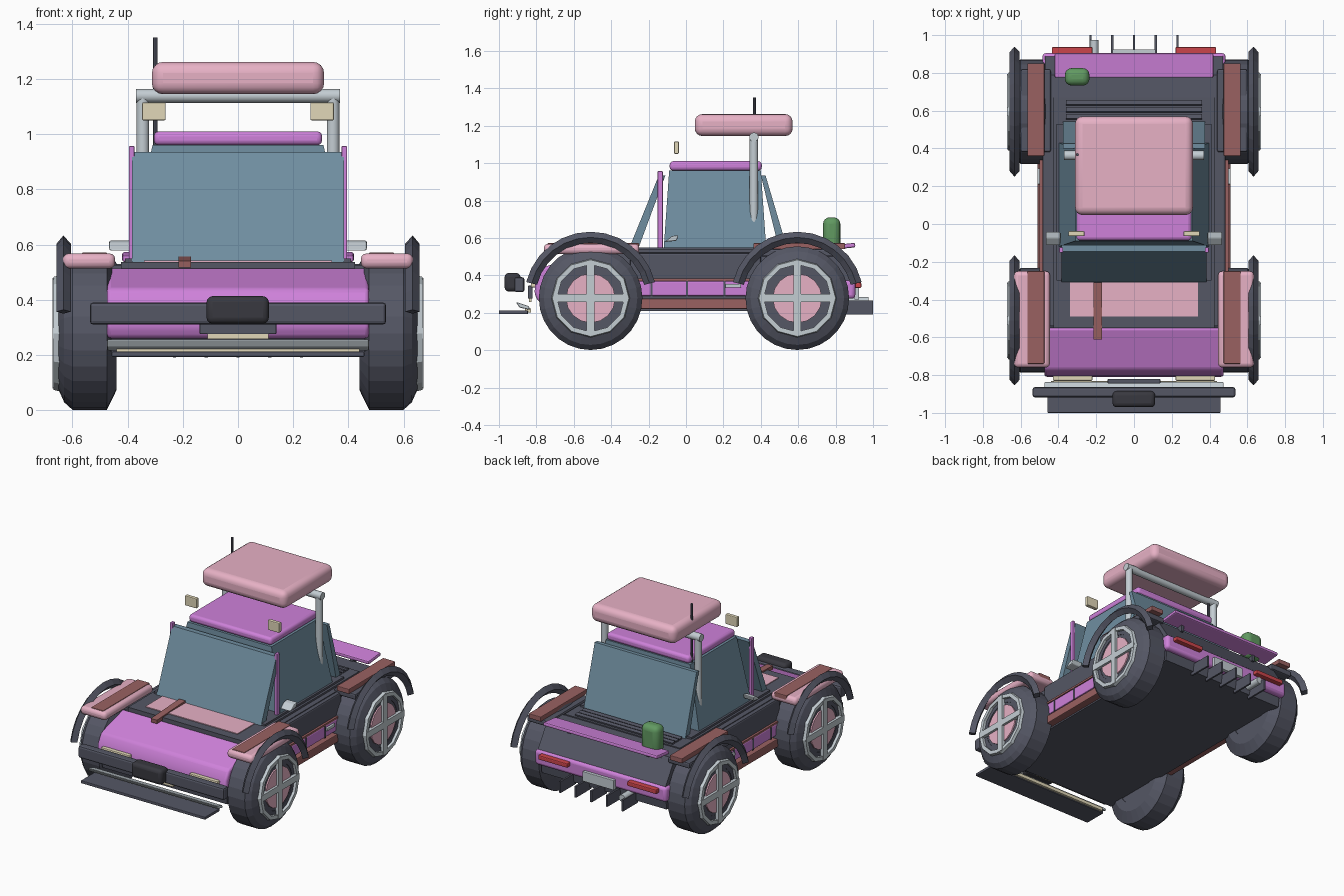
import bpy, bmesh, math
from mathutils import Vector, Matrix

if "Cube" in bpy.data.objects:
    bpy.data.objects.remove(bpy.data.objects["Cube"])

COL = {
    'dark': (.09, .095, .13), 'purple': (.62, .22, .70), 'pink': (.80, .44, .56),
    'teal': (.16, .27, .35), 'rust': (.32, .12, .12), 'cream': (.75, .68, .48),
    'green': (.12, .32, .12), 'red': (.60, .06, .07), 'silver': (.55, .61, .65), 'black': (.04, .04, .05),
}
MATS = {}
for n, c in COL.items():
    MATS[n] = bpy.data.materials.new(n)
    MATS[n].diffuse_color = (*c, 1)


def finish(name, bm, col, bevel=0, segs=2, smooth=False):
    bmesh.ops.recalc_face_normals(bm, faces=bm.faces)
    me = bpy.data.meshes.new(name)
    bm.to_mesh(me)
    bm.free()
    ob = bpy.data.objects.new(name, me)
    bpy.context.collection.objects.link(ob)
    me.materials.append(MATS[col])
    if bevel:
        m = ob.modifiers.new('bevel', 'BEVEL')
        m.width, m.segments = bevel, segs
    if smooth:
        bpy.context.view_layer.objects.active = ob
        ob.select_set(True)
        bpy.ops.object.shade_smooth_by_angle(angle=math.radians(35))
        ob.select_set(False)
    return ob


def box(name, col, x, y, z, bevel=0, segs=2, tilt=0, mirror=False):
    """Box from (min, max) ranges; tilt turns it about x; mirror copies it to -x."""
    for s in ((1, -1) if mirror else (1,)):
        bm = bmesh.new()
        bmesh.ops.create_cube(bm, size=1)
        size = Matrix.Diagonal((x[1]-x[0], y[1]-y[0], z[1]-z[0], 1))
        mid = Matrix.Translation((s*(x[0]+x[1])/2, (y[0]+y[1])/2, (z[0]+z[1])/2))
        bm.transform(mid @ Matrix.Rotation(math.radians(tilt), 4, 'X') @ size)
        finish(name + ('_left' if s < 0 else ''), bm, col, bevel, segs, segs > 2)


def extrude(name, col, pts, x0, x1, bevel=0, segs=2):
    """Extrude a (y, z) outline from x0 to x1."""
    bm = bmesh.new()
    f = bm.faces.new([bm.verts.new((x0, y, z)) for y, z in pts])
    g = bmesh.ops.extrude_face_region(bm, geom=[f])
    bmesh.ops.translate(bm, vec=(x1-x0, 0, 0), verts=[v for v in g['geom'] if isinstance(v, bmesh.types.BMVert)])
    return finish(name, bm, col, bevel, segs, segs > 2)


def lathe(name, col, prof, cy, cz, side, n=24, a0=0, a1=360):
    """Turn a (x, radius) loop about the x axis at (cy, cz)."""
    bm = bmesh.new()
    full = a1 - a0 == 360
    rings = []
    for i in range(n if full else n+1):
        a = math.radians(a0 + (a1-a0)*i/n)
        rings.append([bm.verts.new((side*x, cy+r*math.cos(a), cz+r*math.sin(a))) for x, r in prof])
    k = len(prof)
    for i in range(n):
        p, q = rings[i], rings[(i+1) % len(rings)]
        for j in range(k):
            bm.faces.new((p[j], p[(j+1) % k], q[(j+1) % k], q[j]))
    if not full:
        bm.faces.new(rings[0])
        bm.faces.new(rings[-1])
    return finish(name, bm, col)


def rod(name, col, a, b, r, n=12):
    a, b = Vector(a), Vector(b)
    bm = bmesh.new()
    bmesh.ops.create_cone(bm, cap_ends=True, segments=n, radius1=r, radius2=r, depth=(b-a).length)
    bm.transform(Matrix.Translation((a+b)/2) @ (b-a).to_track_quat('Z', 'Y').to_matrix().to_4x4())
    finish(name, bm, col, smooth=True)


# Wheels and arched flares
tyre = [(.44, .15), (.44, .205), (.475, .277), (.60, .277), (.63, .25), (.65, .205), (.65, .15)]
for s in (1, -1):
    for tag, cy in (('front', -.51), ('rear', .595)):
        nm = f"{tag}_{'right' if s > 0 else 'left'}_"
        cz = .278
        lathe(nm+'tyre', 'dark', tyre, cy, cz, s, 28)
        rod(nm+'hub', 'dark', (s*.445, cy, cz), (s*.647, cy, cz), .19, 24)
        rod(nm+'cap', 'pink', (s*.64, cy, cz), (s*.656, cy, cz), .132, 16)
        lathe(nm+'rim', 'silver', [(.64, .18), (.64, .212), (.668, .205), (.668, .18)], cy, cz, s, 12)
        for dy, dz in ((.2, .021), (.021, .2)):
            x = sorted((s*.645, s*.672))
            box(nm+'spoke', 'silver', x, (cy-dy, cy+dy), (cz-dz, cz+dz))
        lathe(nm+'flare', 'dark', [(.633, .295), (.658, .325), (.633, .355), (.606, .325)], cy, cz, s, 12, 14, 166)

# Main body, hood, bumpers
extrude('body', 'dark', [(-.77, .21), (-.79, .36), (-.54, .51), (-.54, .525), (.68, .525), (.80, .51), (.88, .37), (.86, .21)], -.46, .46)
extrude('hood', 'purple', [(-.79, .26), (-.81, .30), (-.805, .38), (-.77, .44), (-.55, .518), (-.55, .40), (-.70, .26)], -.475, .475, .015, 3)
extrude('rear_panel', 'dark', [(.67, .37), (.67, .53), (.79, .525), (.89, .37)], -.47, .47)
box('rear_bumper', 'purple', (-.485, .485), (.78, .905), (.275, .375), .02, 3)
box('deck_rim', 'dark', (-.425, .425), (-.55, .67), (.50, .537))
extrude('door_side', 'dark', [(-.30, .37), (-.30, .52), (.40, .52), (.40, .37)], -.485, .485, .01)
box('side_strip', 'purple', (-.497, .497), (-.26, .37), (.29, .37), .008)
box('strip_trim', 'rust', (.48, .50), (-.26, .37), (.37, .383), mirror=True)
box('rocker', 'rust', (.44, .51), (-.27, .37), (.22, .275), .005, mirror=True)
for y in (-.19, .0, .2):
    box('door_seam', 'dark', (.49, .5), (y, y+.012), (.29, .37), mirror=True)
box('door_handle', 'silver', (.49, .512), (.21, .295), (.335, .355), .004, mirror=True)

# Hood patch and stick
box('hood_patch', 'pink', (-.34, .34), (-.49, -.31), (.53, .542))
box('hood_strap', 'rust', (-.215, -.17), (-.61, -.31), (.524, .549), tilt=3)

# Fenders with planks
box('front_fender', 'pink', (.445, .635), (-.76, -.25), (.513, .568), .022, 3, mirror=True)
box('front_plank', 'rust', (.475, .565), (-.74, -.25), (.54, .572), .004, mirror=True)
box('rear_plank', 'rust', (.475, .565), (.36, .85), (.54, .572), .004, mirror=True)
box('rear_fender', 'dark', (.44, .60), (.38, .82), (.50, .54), .01, mirror=True)

# Cabin glass: tapered core with separate front and rear panes
bm = bmesh.new()
lo = [bm.verts.new(p) for p in ((-.40, -.12, .53), (.40, -.12, .53), (.40, .43, .53), (-.40, .43, .53))]
hi = [bm.verts.new(p) for p in ((-.31, -.09, .96), (.31, -.09, .96), (.31, .40, .96), (-.31, .40, .96))]
bm.faces.new(lo)
bm.faces.new(hi)
for i in range(4):
    bm.faces.new((lo[i], lo[(i+1) % 4], hi[(i+1) % 4], hi[i]))
finish('side_glass', bm, 'teal')
extrude('windshield', 'teal', [(-.31, .53), (-.145, .935), (-.11, .935), (-.26, .53)], -.385, .385)
extrude('rear_glass', 'teal', [(.545, .53), (.425, .935), (.40, .935), (.50, .53)], -.375, .375)
box('cabin_sill', 'dark', (-.41, .41), (-.30, .53), (.525, .55))
box('roof', 'purple', (-.305, .305), (-.087, .405), (.96, 1.01), .018, 3)
box('pillar', 'purple', (.375, .396), (-.152, -.124), (.535, .957), .004, mirror=True)
extra = [(-.115, .578), (-.05, .585), (-.04, .615), (-.075, .61)]
for s in (1, -1):
    extrude('mirror', 'silver', extra, s*.39, s*.467, .006)

# Engine cover slats
for i in range(3):
    y = .555 + .037*i
    box('slat', 'dark', (-.36, .36), (y, y+.025), (.53, .55), tilt=-12)

# Roll bar, roof pack, lamps, antenna
for s in (1, -1):
    rod('roll_bar_post', 'silver', (s*.345, .363, .56), (s*.345, .363, 1.14), .023)
rod('roll_bar_top', 'silver', (-.37, .363, 1.139), (.37, .363, 1.139), .025)
box('roof_pack', 'pink', (-.312, .312), (.047, .57), (1.145, 1.262), .04, 4)
box('roof_lamp', 'cream', (.262, .348), (-.064, -.038), (1.05, 1.115), .005, mirror=True)
rod('antenna', 'dark', (-.30, .367, .93), (-.30, .367, 1.35), .008, 8)

# Front bumper, winch, splitter
box('bull_bar', 'dark', (-.537, .537), (-.918, -.864), (.31, .39), .012)
box('winch', 'black', (-.114, .112), (-.97, -.885), (.313, .413), .022, 3)
box('front_plate', 'dark', (-.14, .14), (-.845, -.82), (.275, .345), .005)
box('plate_label', 'cream', (-.11, .11), (-.84, -.825), (.258, .276))
extrude('skid_bar', 'silver', [(-.91, .258), (-.89, .228), (-.835, .215), (-.84, .235)], -.475, .475, .006)
box('splitter', 'dark', (-.458, .458), (-1.0, -.845), (.193, .212), .004)
box('splitter_trim', 'cream', (-.44, .44), (-.86, -.83), (.20, .222))
box('headlight', 'cream', (.22, .43), (-.83, -.80), (.335, .375), .006, mirror=True)

# Rear spoiler, lights, plate, fins, exhaust, canister
box('spoiler', 'purple', (-.42, .42), (.775, .905), (.543, .567), .008, 2, 6)
box('spoiler_stay', 'dark', (.28, .30), (.78, .82), (.50, .55), mirror=True)
box('taillight', 'red', (.22, .435), (.895, .937), (.333, .362), .006, mirror=True)
box('rear_plate', 'silver', (-.115, .115), (.90, .925), (.27, .335), .003)
for i in range(-2, 3):
    box('diffuser_fin', 'dark', (i*.115-.006, i*.115+.006), (.84, 1.0), (.19, .265))
rod('exhaust', 'silver', (-.21, .80, .262), (-.21, .975, .262), .023)
box('canister', 'green', (-.366, -.236), (.733, .825), (.53, .71), .035, 4)

for m in bpy.data.materials:
    if m.users and not m.is_grease_pencil:
        m.use_nodes = True
        m.node_tree.nodes["Principled BSDF"].inputs["Base Color"].default_value = m.diffuse_color
